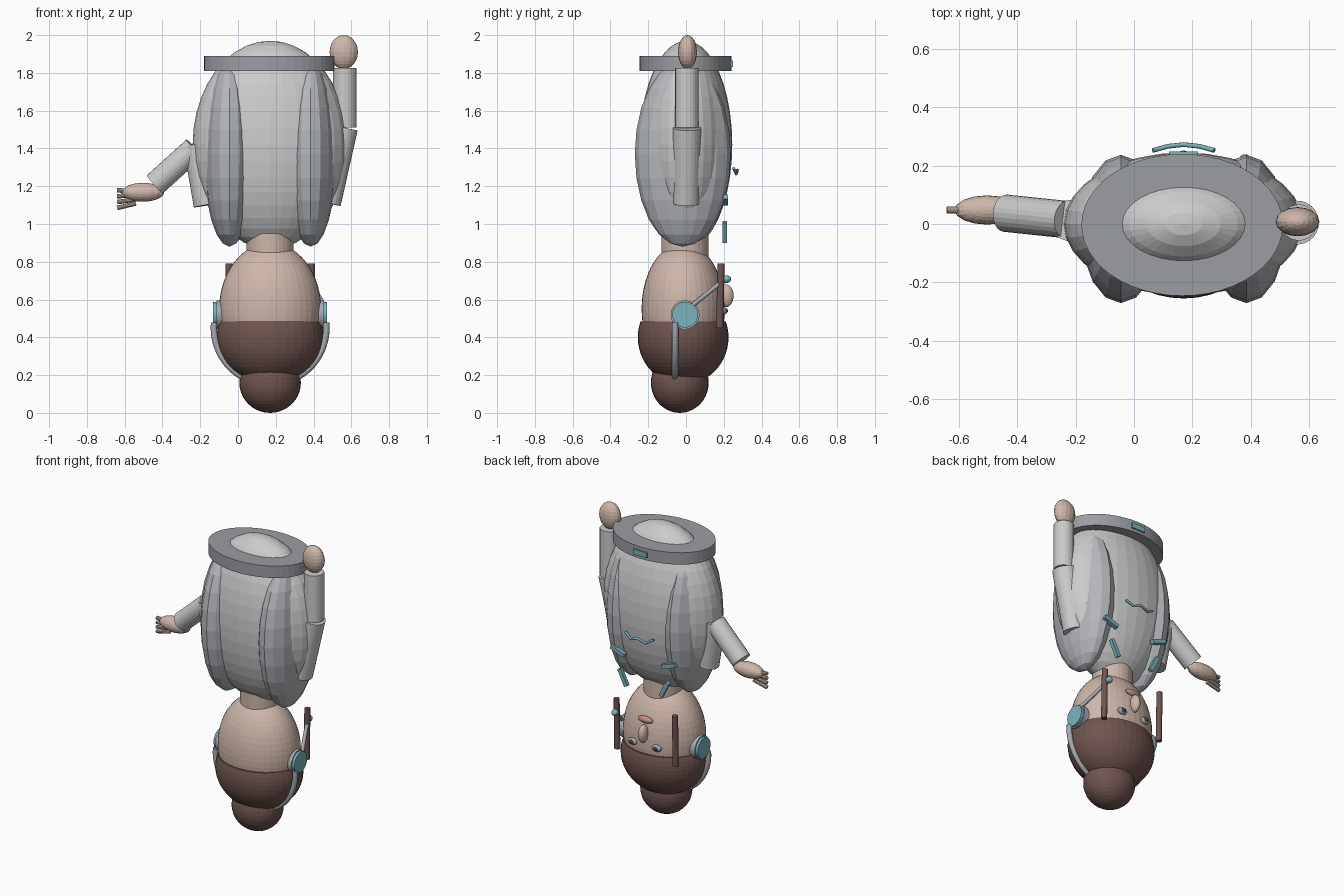
import bpy, bmesh
from mathutils import Vector
from math import pi, cos, sin

if "Cube" in bpy.data.objects:
    bpy.data.objects.remove(bpy.data.objects["Cube"])

CX = 0.17  # centre line of the figure
mats = {}
COLORS = {"skin": (0.62, 0.47, 0.40, 1), "hair": (0.16, 0.09, 0.08, 1),
          "teal": (0.20, 0.45, 0.52, 1), "pad": (0.46, 0.47, 0.50, 1),
          "belt": (0.33, 0.34, 0.37, 1), "lip": (0.55, 0.28, 0.25, 1),
          "dark": (0.06, 0.05, 0.05, 1), "metal": (0.38, 0.41, 0.45, 1)}


def finish(name, bm, color=None):
    me = bpy.data.meshes.new(name)
    bm.to_mesh(me)
    bm.free()
    ob = bpy.data.objects.new(name, me)
    bpy.context.collection.objects.link(ob)
    if color:
        if color not in mats:
            mats[color] = bpy.data.materials.new(color)
            mats[color].diffuse_color = COLORS[color]
        me.materials.append(mats[color])
    return ob


def ellipsoid(name, c, r, color=None, seg=24, rings=16, cut=None):
    bm = bmesh.new()
    bmesh.ops.create_uvsphere(bm, u_segments=seg, v_segments=rings, radius=1)
    for v in bm.verts:
        v.co = Vector((v.co.x * r[0], v.co.y * r[1], v.co.z * r[2])) + Vector(c)
    if cut is not None:  # keep what lies below the cut height
        res = bmesh.ops.bisect_plane(bm, geom=bm.verts[:] + bm.edges[:] + bm.faces[:],
                                     plane_co=(0, 0, cut), plane_no=(0, 0, 1), clear_outer=True)
        edges = [e for e in res["geom_cut"] if isinstance(e, bmesh.types.BMEdge)]
        bmesh.ops.contextual_create(bm, geom=edges)
    return finish(name, bm, color)


def rod(name, a, b, r, color=None, seg=24, r2=None, scale=(1, 1)):
    a, b = Vector(a), Vector(b)
    d = b - a
    bm = bmesh.new()
    bmesh.ops.create_cone(bm, cap_ends=True, segments=seg, radius1=r,
                          radius2=r if r2 is None else r2, depth=d.length)
    for v in bm.verts:
        v.co.x *= scale[0]
        v.co.y *= scale[1]
    q = d.to_track_quat('Z', 'Y') if abs(d.normalized().z) < 0.9999 else Vector((0, 0, 1)).to_track_quat('Z', 'Y')
    for v in bm.verts:
        v.co = q @ v.co + (a + b) / 2
    return finish(name, bm, color)


def tube(name, pts, r, color):
    cu = bpy.data.curves.new(name, 'CURVE')
    cu.dimensions = '3D'
    cu.bevel_depth = r
    cu.bevel_resolution = 2
    cu.use_fill_caps = True
    sp = cu.splines.new('POLY')
    sp.points.add(len(pts) - 1)
    for p, co in zip(sp.points, pts):
        p.co = (*co, 1)
    ob = bpy.data.objects.new(name, cu)
    bpy.context.collection.objects.link(ob)
    bpy.context.view_layer.update()
    me = bpy.data.meshes.new_from_object(ob.evaluated_get(bpy.context.evaluated_depsgraph_get()))
    bpy.data.objects.remove(ob)
    bm = bmesh.new()
    bm.from_mesh(me)
    bpy.data.meshes.remove(me)
    return finish(name, bm, color)


def bar(name, a, b, width, depth, color):
    # flat strip lying in the xz plane
    a, b = Vector(a), Vector(b)
    u = (b - a).normalized()
    n = Vector((0, 1, 0))
    w = u.cross(n)
    bm = bmesh.new()
    bmesh.ops.create_cube(bm, size=1)
    for v in bm.verts:
        v.co = (a + b) / 2 + u * v.co.x * (b - a).length + n * v.co.y * depth + w * v.co.z * width
    return finish(name, bm, color)


# torso, belt and side pads
ellipsoid("torso", (CX, 0, 1.42), (0.41, 0.245, 0.55), None, 32, 20)
rod("belt", (CX - 0.005, -0.003, 1.81), (CX - 0.005, -0.003, 1.89), 1, "belt", 48, scale=(0.345, 0.243))
bar("belt_buckle", (CX - 0.05, 0.238, 1.848), (CX + 0.05, 0.238, 1.848), 0.035, 0.02, "teal")
for s, side in ((-1, "left"), (1, "right")):
    ellipsoid(side + "_pad", (CX + s * 0.215, -0.017, 1.37), (0.137, 0.254, 0.49), "pad", 16, 12)

# raised arm
rod("right_upper_arm", (0.475, 0, 1.11), (0.56, 0.005, 1.51), 0.07, r2=0.075)
rod("right_forearm", (0.565, 0.005, 1.51), (0.565, 0.005, 1.825), 0.062)
ellipsoid("right_hand", (0.56, 0.008, 1.91), (0.075, 0.05, 0.09), "skin", 16, 12)

# lowered arm with fingers
rod("left_upper_arm", (-0.165, 0, 1.10), (-0.22, 0.012, 1.42), 0.07, r2=0.07)
rod("left_forearm", (-0.23, 0.015, 1.40), (-0.44, 0.037, 1.21), 0.064)
ellipsoid("left_hand", (-0.503, 0.048, 1.168), (0.112, 0.05, 0.05), "skin", 16, 12)
for i in range(4):
    rod("finger_%d" % (i + 1), (-0.54, 0.048, 1.175 - i * 0.022),
        (-0.64, 0.048, 1.178 - i * 0.031), 0.012, "skin", 10)

# head, neck, hair and bun
ellipsoid("head", (CX, -0.015, 0.55), (0.27, 0.22, 0.35), "skin", 40, 28)
rod("neck", (CX, -0.005, 0.80), (CX, -0.005, 0.95), 0.125, "skin", 32)
ellipsoid("hair_cap", (CX, -0.015, 0.40), (0.283, 0.24, 0.25), "hair", 40, 28, cut=0.483)
ellipsoid("hair_bun", (CX, -0.033, 0.16), (0.163, 0.153, 0.16), "hair", 32, 20)

# face on the +y side
ellipsoid("nose", (CX, 0.212, 0.62), (0.028, 0.04, 0.06), "skin", 16, 12)
ellipsoid("mouth", (CX, 0.187, 0.705), (0.055, 0.02, 0.022), "lip", 16, 12)

# paired head parts: eyes, hair strands, ear cups
for s, side in ((-1, "left"), (1, "right")):
    ellipsoid(side + "_eye", (CX + s * 0.09, 0.198, 0.54), (0.034, 0.018, 0.022), "metal", 16, 10)
    ellipsoid(side + "_pupil", (CX + s * 0.09, 0.208, 0.54), (0.018, 0.014, 0.015), "dark", 12, 8)
    rod(side + "_hair_strand", (CX + s * 0.218, 0.178, 0.45), (CX + s * 0.218, 0.186, 0.79), 0.019, "hair", 12)
    rod(side + "_ear_cup", (CX + s * 0.235, -0.005, 0.52), (CX + s * 0.285, -0.005, 0.52), 0.076, "metal", 32)
    rod(side + "_ear_cup_cap", (CX + s * 0.28, -0.005, 0.52), (CX + s * 0.302, -0.005, 0.52), 0.068, "teal", 32)
    # chest strips
    bar(side + "_collar_strip", (CX + s * 0.14, 0.208, 1.11), (CX + s * 0.24, 0.208, 1.145), 0.026, 0.028, "teal")
    bar(side + "_lapel_strip", (CX + s * 0.128, 0.205, 0.905), (CX + s * 0.18, 0.205, 1.01), 0.026, 0.025, "teal")

# headphone band under the hair, microphone boom
tube("headband", [(CX + 0.298 * cos(a), -0.058, 0.45 + 0.298 * sin(a))
                  for a in [pi * 0.97 + i * pi * 1.06 / 32 for i in range(33)]], 0.017, "metal")
tube("microphone_boom", [(0.455, 0.035, 0.57), (0.42, 0.11, 0.63), (0.385, 0.19, 0.695)], 0.012, "metal")
ellipsoid("microphone_tip", (0.38, 0.215, 0.708), (0.022, 0.024, 0.02), "teal", 16, 10)

# wavy chest line
tube("chest_wave", [(CX - 0.105, 0.252, 1.295), (CX - 0.055, 0.266, 1.265), (CX, 0.272, 1.285),
                    (CX + 0.055, 0.266, 1.265), (CX + 0.105, 0.252, 1.295)], 0.008, "teal")

for m in bpy.data.materials:
    if m.users and not m.is_grease_pencil:
        m.use_nodes = True
        m.node_tree.nodes["Principled BSDF"].inputs["Base Color"].default_value = m.diffuse_color
